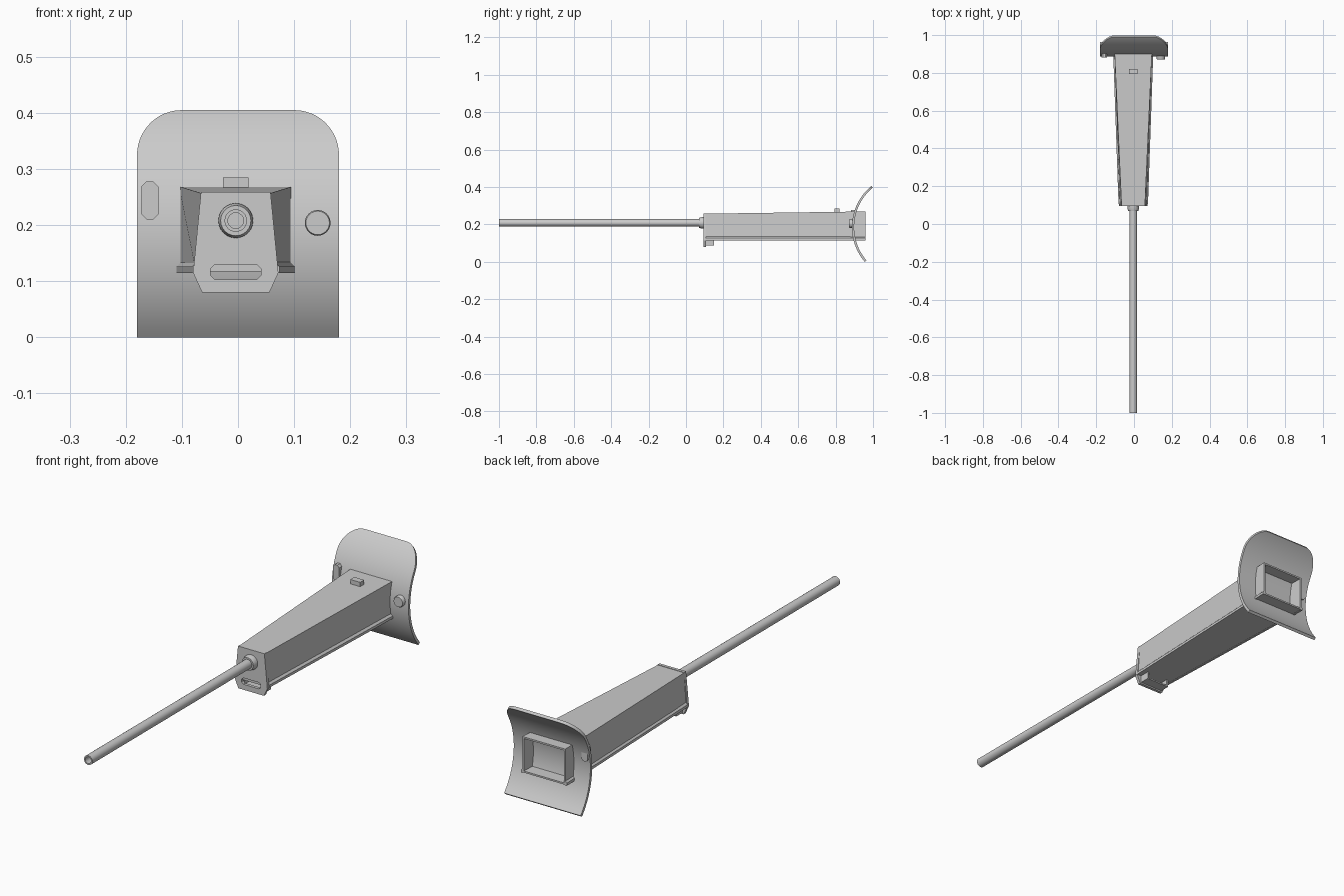
import bpy, bmesh, math

if "Cube" in bpy.data.objects:
    bpy.data.objects.remove(bpy.data.objects["Cube"])

CX = -0.004          # centre line of gun and housing
BZ = 0.208           # barrel height

steel = bpy.data.materials.new("plain_grey")
steel.diffuse_color = (0.6, 0.6, 0.6, 1)
steel.use_nodes = True
steel.node_tree.nodes["Principled BSDF"].inputs["Base Color"].default_value = steel.diffuse_color


def loft(name, rings, smooth=False):
    """Skin through rings of equal length and cap both ends."""
    bm = bmesh.new()
    rows = [[bm.verts.new(p) for p in ring] for ring in rings]
    n = len(rings[0])
    for a, b in zip(rows, rows[1:]):
        for i in range(n):
            j = (i + 1) % n
            bm.faces.new((a[i], a[j], b[j], b[i]))
    bm.faces.new(rows[0])
    bm.faces.new(rows[-1])
    bmesh.ops.recalc_face_normals(bm, faces=bm.faces)
    mesh = bpy.data.meshes.new(name)
    bm.to_mesh(mesh)
    bm.free()
    mesh.materials.append(steel)
    ob = bpy.data.objects.new(name, mesh)
    bpy.context.collection.objects.link(ob)
    bpy.ops.object.select_all(action='DESELECT')
    ob.select_set(True)
    bpy.context.view_layer.objects.active = ob
    if smooth:
        bpy.ops.object.shade_smooth_by_angle(angle=math.radians(35))
    return ob


def prism(name, outline, y0, y1):
    """Extrude an x-z outline along y."""
    return loft(name, [[(x, y, z) for x, z in outline] for y in (y0, y1)])


def box(name, x0, x1, y0, y1, z0, z1):
    return prism(name, [(x0, z0), (x1, z0), (x1, z1), (x0, z1)], y0, y1)


def lathe(name, cx, cz, profile, n=24):
    """Turn (radius, y) points about an axis along y."""
    return loft(name, [[(cx + r * math.cos(math.tau * i / n), y,
                         cz + r * math.sin(math.tau * i / n))
                        for i in range(n)] for r, y in profile], True)


def clipped(x0, x1, z0, z1, c):
    """Rectangle with cut corners."""
    return [(x0 + c, z0), (x1 - c, z0), (x1, z0 + c), (x1, z1 - c),
            (x1 - c, z1), (x0 + c, z1), (x0, z1 - c), (x0, z0 + c)]


# barrel with open bore, and the collar at its root
lathe("barrel", CX, BZ, [(0.02, 0.11), (0.02, -1), (0.014, -1), (0.014, -0.8)])
lathe("barrel_collar", CX, BZ, [(0.031, 0.1), (0.031, 0.085), (0.027, 0.07), (0.019, 0.07)])


# tapered housing with a shallow recess at the back
def section(y, t=0.0):
    f = (y - 0.1) / 0.86
    top, low = 0.062 + 0.039 * f, 0.071 + 0.030 * f
    z1 = 0.257 + 0.012 * f
    return [(CX - top + t, y, z1 - t), (CX + top - t, y, z1 - t),
            (CX + low - t, y, 0.117 + t), (CX - low + t, y, 0.117 + t)]


loft("housing", [section(0.102), section(0.96), section(0.96, 0.007), section(0.86, 0.007)])

# bottom flanges along both sides of the housing
for side, label in ((-1, "left"), (1, "right")):
    rings = []
    for y, w in ((0.105, 0.069), (0.96, 0.099)):
        rings.append([(CX + side * (w + d), y, z) for d, z in
                      ((0, 0.135), (0.009, 0.126), (0.009, 0.115), (0, 0.115))])
    loft(label + "_flange", rings)

# front plate with a slot cut through it
plate = prism("front_plate", [(CX - 0.062, 0.259), (CX + 0.062, 0.259), (CX + 0.076, 0.115),
                              (CX + 0.060, 0.08), (CX - 0.060, 0.08), (CX - 0.076, 0.115)],
              0.094, 0.107)
cutter = prism("slot_cutter", clipped(CX - 0.045, CX + 0.045, 0.103, 0.13, 0.008), 0.05, 0.15)
cutter.hide_render = True
mod = plate.modifiers.new("slot", 'BOOLEAN')
mod.operation = 'DIFFERENCE'
mod.solver = 'EXACT'
mod.object = cutter
bpy.context.view_layer.objects.active = plate
bpy.ops.object.modifier_apply(modifier="slot")
bpy.data.objects.remove(cutter, do_unlink=True)

# open tray under the front of the housing
box("tray_floor", CX - 0.055, CX + 0.055, 0.1, 0.15, 0.086, 0.092)
for side in (-1, 1):
    a, b = sorted((CX + side * 0.055, CX + side * 0.047))
    box("tray_side", a, b, 0.1, 0.15, 0.086, 0.12)

# sight block on top
box("sight_block", CX - 0.023, CX + 0.023, 0.793, 0.82, 0.25, 0.285)

# curved shield: arc in side view, rounded upper corners
R, THICK, CY, CZ = 0.285, 0.012, 1.172, 0.185
a0, a1 = math.asin(-CZ / R), math.asin((0.405 - CZ) / R)
angles = [a0 + (a1 - a0) * (1 - (1 - i / 32) ** 1.6) for i in range(33)]
rings = []
for a in angles:
    z = CZ + R * math.sin(a)
    k = min(1.0, max(0.0, (z - 0.325) / 0.08))
    w = 0.1 + 0.08 * math.sqrt(1 - k * k)
    ring = []
    for x, r in ((-w, R), (w, R), (w, R - THICK), (-w, R - THICK)):
        ring.append((x, CY - r * math.cos(a), CZ + r * math.sin(a)))
    rings.append(ring)
loft("shield", rings, True)

# fittings on the shield face
lathe("round_port", 0.142, 0.204, [(0.023, 0.895), (0.023, 0.876), (0.021, 0.872)])
prism("oblong_port", clipped(-0.172, -0.142, 0.21, 0.278, 0.009), 0.882, 0.906)
